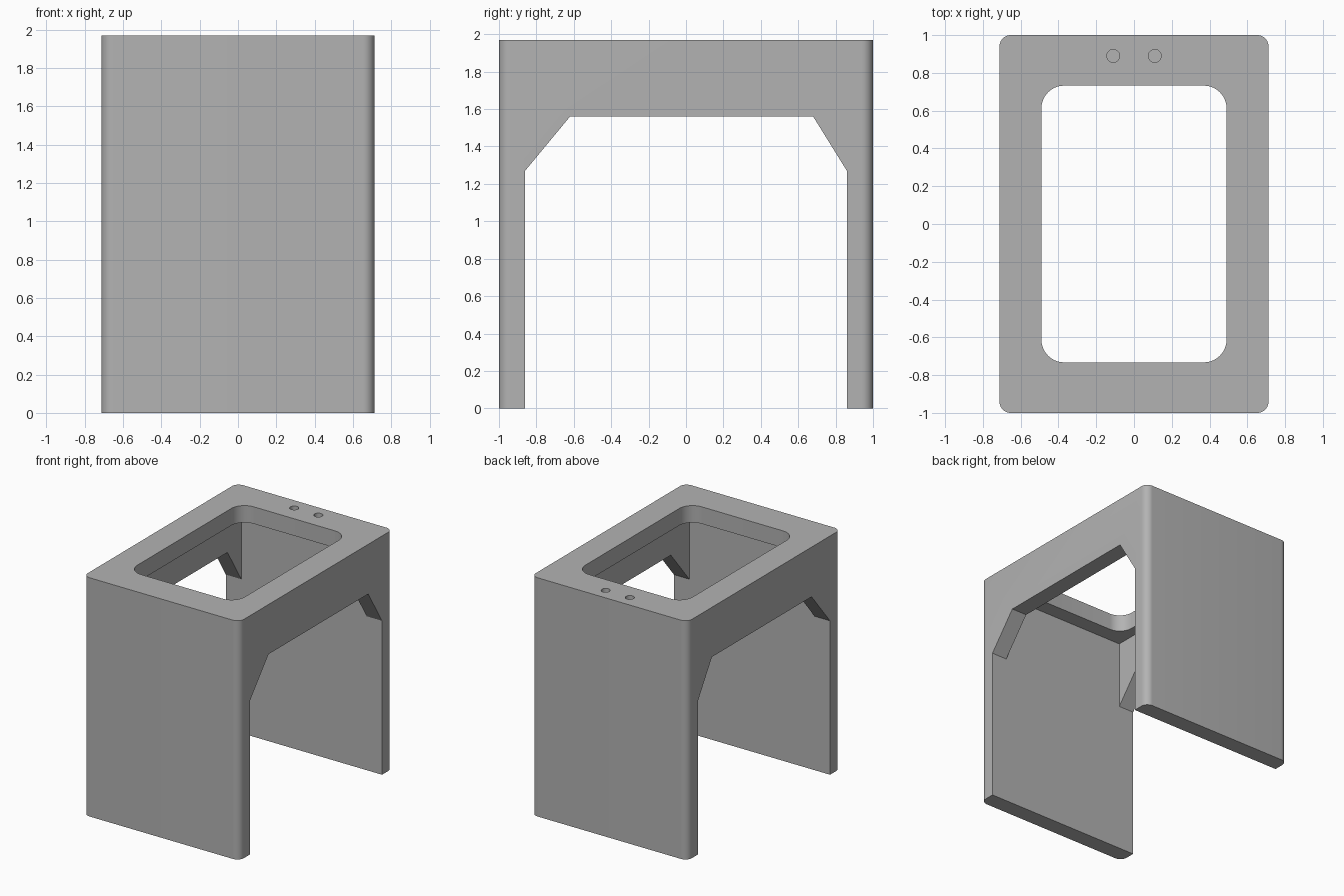
import bpy
import bmesh
import math
from mathutils import Vector

cube = bpy.data.objects.get("Cube")
if cube:
    bpy.data.objects.remove(cube, do_unlink=True)

WIDTH, DEPTH, HEIGHT, WALL = 1.425, 2.0, 1.97, 0.14

grey = bpy.data.materials.new("plain grey")
grey.use_nodes = True
grey.diffuse_color = (0.45, 0.45, 0.45, 1)
grey.node_tree.nodes["Principled BSDF"].inputs["Base Color"].default_value = grey.diffuse_color


def prism(name, outline, direction):
    """Extrude a closed outline of 3D points along a direction."""
    bm = bmesh.new()
    face = bm.faces.new([bm.verts.new(p) for p in outline])
    result = bmesh.ops.extrude_face_region(bm, geom=[face])
    moved = [v for v in result["geom"] if isinstance(v, bmesh.types.BMVert)]
    bmesh.ops.translate(bm, verts=moved, vec=Vector(direction))
    bmesh.ops.recalc_face_normals(bm, faces=bm.faces)
    mesh = bpy.data.meshes.new(name)
    bm.to_mesh(mesh)
    bm.free()
    mesh.materials.append(grey)
    obj = bpy.data.objects.new(name, mesh)
    bpy.context.collection.objects.link(obj)
    return obj


def rounded_rect(width, depth, radius, z, centre=(0, 0), steps=10):
    """Outline of a rectangle with rounded corners."""
    points = []
    corners = ((1, 1), (-1, 1), (-1, -1), (1, -1))
    for quarter, (sx, sy) in enumerate(corners):
        for i in range(steps + 1):
            a = (quarter + i / steps) * math.pi / 2
            points.append((centre[0] + sx * (width / 2 - radius) + radius * math.cos(a),
                           centre[1] + sy * (depth / 2 - radius) + radius * math.sin(a), z))
    return points


def circle(x, y, z, radius, sides=32):
    return [(x + radius * math.cos(i * math.tau / sides),
             y + radius * math.sin(i * math.tau / sides), z) for i in range(sides)]


# Outer body with rounded upright corners
body = prism("stand_body", rounded_rect(WIDTH, DEPTH, 0.06, 0), (0, 0, HEIGHT))

# Hollow under the top plate
inner_x, inner_y = WIDTH / 2 - WALL, DEPTH / 2 - WALL
hollow = prism("hollow_cutter",
               [(-inner_x, -inner_y, -0.2), (inner_x, -inner_y, -0.2),
                (inner_x, inner_y, -0.2), (-inner_x, inner_y, -0.2)],
               (0, 0, HEIGHT - WALL + 0.2))

# Side openings with slanted upper corners
profile = [(-inner_y, -0.1), (-inner_y, 1.27), (-0.62, 1.56),
           (0.68, 1.56), (inner_y, 1.27), (inner_y, -0.1)]
opening = prism("side_opening_cutter", [(-1, y, z) for y, z in profile], (2, 0, 0))

# Rounded window through the top plate
window = prism("top_window_cutter", rounded_rect(0.98, 1.465, 0.12, 1.6), (0, 0, 0.6))

# Pair of small blind holes near the back edge
cutters = [hollow, opening, window]
for side, x in (("left", 0.11), ("right", -0.11)):
    cutters.append(prism(side + "_pin_hole_cutter",
                         circle(x, 0.89, HEIGHT - 0.12, 0.034), (0, 0, 0.3)))

bpy.ops.object.select_all(action="DESELECT")
bpy.context.view_layer.objects.active = body
body.select_set(True)
for cutter in cutters:
    cut = body.modifiers.new(cutter.name, "BOOLEAN")
    cut.operation = "DIFFERENCE"
    cut.solver = "EXACT"
    cut.object = cutter
    bpy.ops.object.modifier_apply(modifier=cut.name)
for cutter in cutters:
    bpy.data.objects.remove(cutter, do_unlink=True)

bpy.ops.object.shade_smooth_by_angle(angle=math.radians(30))
